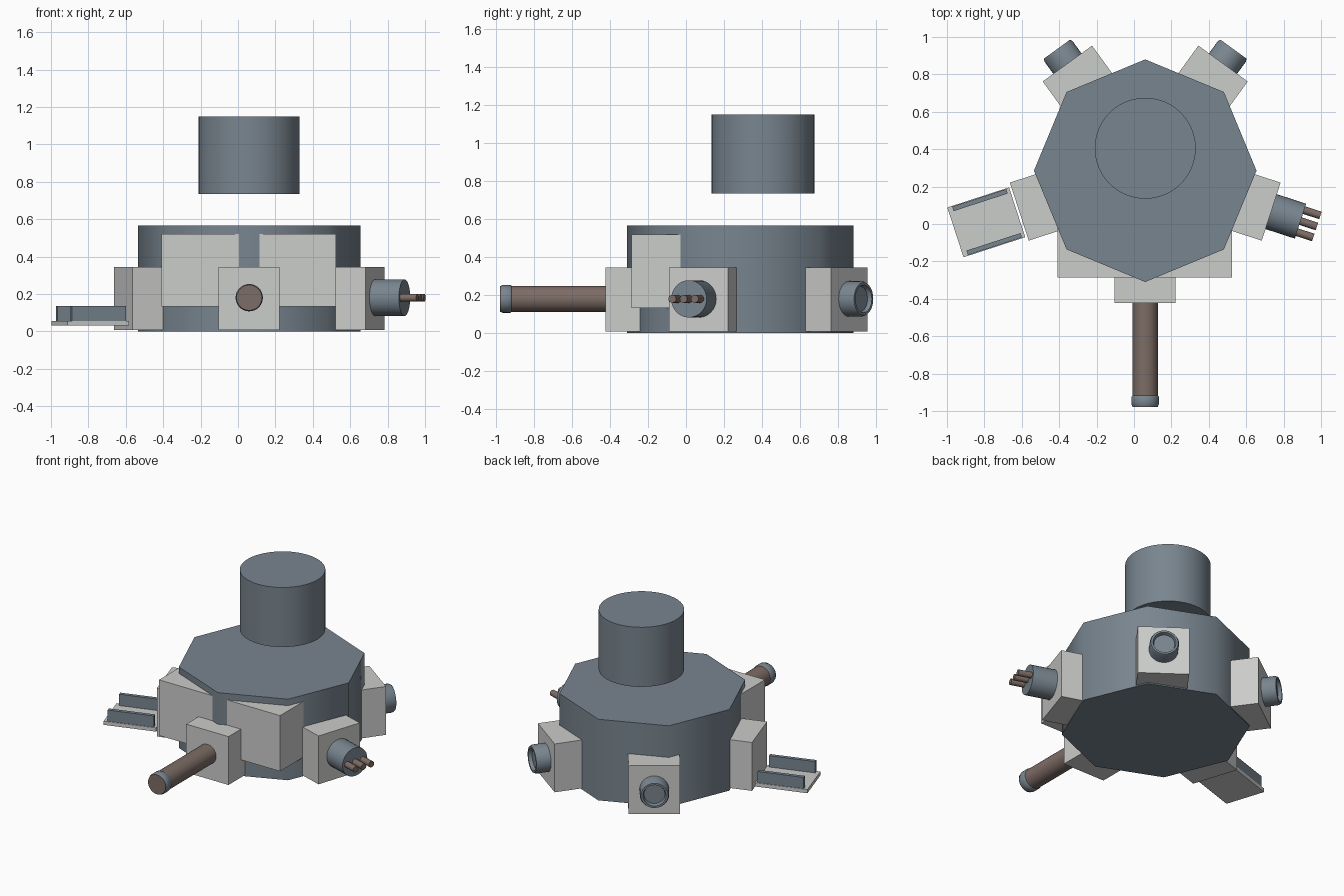
import bpy
import bmesh
from math import radians, cos, sin, tau
from mathutils import Matrix, Vector

if "Cube" in bpy.data.objects:
    bpy.data.objects.remove(bpy.data.objects["Cube"], do_unlink=True)

CENTRE = Vector((0.06, 0.285, 0))
PORT_Z = 0.18
FRONT, LEFT, BACK_LEFT, BACK_RIGHT, RIGHT = [radians(-90 + 72 * i) for i in range(5)]


def material(name, rgb):
    mat = bpy.data.materials.new(name)
    mat.use_nodes = True
    mat.diffuse_color = (*rgb, 1)
    mat.node_tree.nodes["Principled BSDF"].inputs["Base Color"].default_value = (*rgb, 1)
    return mat


slate = material("slate", (0.19, 0.235, 0.275))
pale = material("pale grey", (0.6, 0.61, 0.595))
brown = material("brown", (0.205, 0.15, 0.132))


def finish(name, bm, mat, matrix, smooth=False):
    bmesh.ops.recalc_face_normals(bm, faces=bm.faces)
    bm.transform(matrix)
    mesh = bpy.data.meshes.new(name)
    bm.to_mesh(mesh)
    bm.free()
    mesh.materials.append(mat)
    obj = bpy.data.objects.new(name, mesh)
    bpy.context.collection.objects.link(obj)
    if smooth:
        bpy.ops.object.select_all(action="DESELECT")
        obj.select_set(True)
        bpy.context.view_layer.objects.active = obj
        bpy.ops.object.shade_smooth_by_angle(angle=radians(50))
    return obj


def box(name, low, high, mat, matrix=Matrix()):
    low, high = Vector(low), Vector(high)
    bm = bmesh.new()
    bmesh.ops.create_cube(bm, size=1)
    shape = Matrix.Translation((low + high) / 2) @ Matrix.Diagonal((*(high - low), 1))
    return finish(name, bm, mat, matrix @ shape)


def lathe(name, profile, mat, matrix, sides=32):
    """Turn (radius, distance) points round local z, capping both ends."""
    bm = bmesh.new()
    rings = [[bm.verts.new((r * cos(tau * i / sides), r * sin(tau * i / sides), d))
              for i in range(sides)] for r, d in profile]
    for a, b in zip(rings, rings[1:]):
        for i in range(sides):
            j = (i + 1) % sides
            bm.faces.new((a[i], a[j], b[j], b[i]))
    bm.faces.new(rings[0])
    bm.faces.new(rings[-1])
    return finish(name, bm, mat, matrix, smooth=True)


def arm(angle):
    """Local x points outwards from the body."""
    return Matrix.Translation(CENTRE) @ Matrix.Rotation(angle, 4, "Z")


def outward(angle, side=0):
    """Local z points outwards at port height."""
    return (arm(angle) @ Matrix.Translation((0, side, PORT_Z))
            @ Matrix.Rotation(radians(90), 4, "Y"))


# Eight-sided body and the drum floating above it
lathe("body", [(0.595, 0), (0.595, 0.565)], slate, Matrix.Translation(CENTRE), sides=8)
lathe("upper_drum", [(0.27, 0.735), (0.27, 1.15)], slate,
      Matrix.Translation((0.06, 0.405, 0)), sides=48)

# Five mounting blocks round the body
blocks = {"front": FRONT, "left": LEFT, "back_left": BACK_LEFT,
          "back_right": BACK_RIGHT, "right": RIGHT}
for label, angle in blocks.items():
    box(label + "_block", (0.383, -0.163, 0.008), (0.708, 0.163, 0.345), pale, arm(angle))

# Pair of upper front housings
for label, x in (("right", -0.408), ("left", 0.11)):
    box(label + "_front_housing", (x, -0.287, 0.132), (x + 0.415, 0.1, 0.52), pale)

# Front pipe with a collar at its tip
lathe("front_pipe", [(0.068, 0.6), (0.068, 1.264)], brown, outward(FRONT))
lathe("front_pipe_collar", [(0.066, 1.2), (0.073, 1.208), (0.073, 1.25), (0.066, 1.263)],
      slate, outward(FRONT))

# Left plug with three pins
lathe("left_plug", [(0.098, 0.6), (0.098, 0.873)], slate, outward(LEFT))
for i, side in enumerate((-0.062, 0, 0.062)):
    lathe(f"plug_pin_{i + 1}", [(0.021, 0.8), (0.021, 0.965)], brown,
          outward(LEFT, side), sides=16)

# Recessed round ports at the back
for label, angle in (("left", BACK_LEFT), ("right", BACK_RIGHT)):
    lathe("back_" + label + "_port",
          [(0.093, 0.6), (0.093, 0.788), (0.086, 0.803), (0.073, 0.803), (0.066, 0.78)],
          slate, outward(angle))

# Right tray with two rails
box("right_tray", (0.72, -0.14, 0.03), (1.067, 0.14, 0.056), pale, arm(RIGHT))
for label, y in (("rear", -0.136), ("front", 0.111)):
    box(label + "_tray_rail", (0.737, y, 0.05), (1.041, y + 0.025, 0.135), slate, arm(RIGHT))
